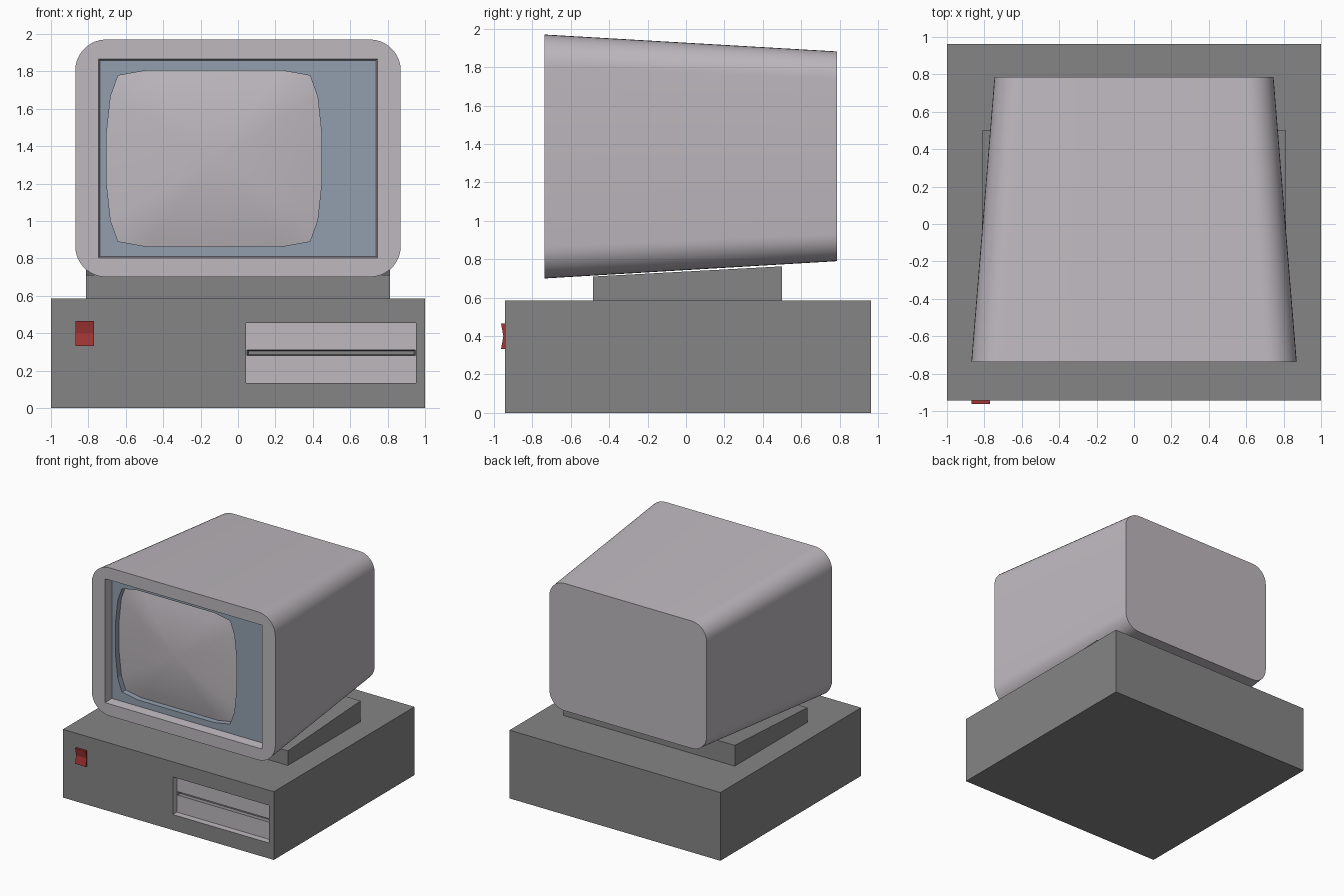
import bpy, bmesh, math

if "Cube" in bpy.data.objects:
    bpy.data.objects.remove(bpy.data.objects["Cube"])


def material(name, rgb):
    m = bpy.data.materials.new(name)
    m.diffuse_color = (*rgb, 1)
    m.use_nodes = True
    m.node_tree.nodes["Principled BSDF"].inputs["Base Color"].default_value = m.diffuse_color
    return m


GREY = material("dark_grey", (0.235, 0.235, 0.235))
PALE = material("pale_grey", (0.51, 0.48, 0.515))
BLUE = material("slate_blue", (0.29, 0.345, 0.43))
RED = material("switch_red", (0.36, 0.035, 0.035))

SIGNS = [(1, 1), (-1, 1), (-1, -1), (1, -1)]


def rect(x0, x1, z0, z1, y):
    return [(x1, y, z1), (x0, y, z1), (x0, y, z0), (x1, y, z0)]


def rounded(hx, hz, r, cz, y, n=9):
    pts = []
    for c, (sx, sz) in enumerate(SIGNS):
        for i in range(n + 1):
            a = math.pi / 2 * (c + i / n)
            pts.append((sx * (hx - r) + r * math.cos(a), y,
                        cz + sz * (hz - r) + r * math.sin(a)))
    return pts


def finish(name, bm, mats, smooth=False):
    me = bpy.data.meshes.new(name)
    bm.to_mesh(me)
    bm.free()
    for m in mats:
        me.materials.append(m)
    ob = bpy.data.objects.new(name, me)
    bpy.context.collection.objects.link(ob)
    if smooth:
        bpy.ops.object.select_all(action='DESELECT')
        ob.select_set(True)
        bpy.context.view_layer.objects.active = ob
        bpy.ops.object.shade_smooth_by_angle(angle=math.radians(30))
    return ob


def loft(name, rings, mats, slots, back=False, front=False, smooth=False):
    """Skin rings running back to front, then inwards; rings may differ in count."""
    bm = bmesh.new()
    vs = [[bm.verts.new(p) for p in r] for r in rings]
    for a, b, slot in zip(vs, vs[1:], slots):
        m = max(len(a), len(b))
        for i in range(m):
            j = (i + 1) % m
            quad = [a[i * len(a) // m], a[j * len(a) // m],
                    b[j * len(b) // m], b[i * len(b) // m]]
            bm.faces.new(list(dict.fromkeys(quad))).material_index = slot
    if back:
        bm.faces.new(vs[0][::-1]).material_index = slots[0]
    if front:
        bm.faces.new(vs[-1]).material_index = slots[-1]
    return finish(name, bm, mats, smooth)


def prism(name, profile, x0, x1, mat):
    """Extrude a (y, z) profile along x."""
    bm = bmesh.new()
    a = [bm.verts.new((x0, y, z)) for y, z in profile]
    b = [bm.verts.new((x1, y, z)) for y, z in profile]
    bm.faces.new(a)
    bm.faces.new(b[::-1])
    for i in range(len(a)):
        j = (i + 1) % len(a)
        bm.faces.new([a[i], b[i], b[j], a[j]])
    bmesh.ops.recalc_face_normals(bm, faces=bm.faces[:])
    return finish(name, bm, [mat])


# Base unit with recessed drive bay and disk slot
F = -0.943
loft("base_unit", [
    rect(-1, 1, 0, 0.585, 0.962),
    rect(-1, 1, 0, 0.585, F),
    rect(0.042, 0.953, 0.133, 0.455, F),
    rect(0.042, 0.953, 0.133, 0.455, F + 0.055),
    rect(0.047, 0.948, 0.28, 0.31, F + 0.055),
    rect(0.055, 0.94, 0.285, 0.305, F + 0.085),
], [GREY, PALE], [0, 0, 1, 1, 0], back=True, front=True)

# Rocker power switch
prism("power_switch", [(-0.963, 0.465), (-0.951, 0.40), (-0.963, 0.332),
                       (-0.93, 0.332), (-0.93, 0.465)], -0.87, -0.77, RED)

# Wedge stand under the monitor
prism("monitor_stand", [(-0.485, 0.58), (0.5, 0.58), (0.5, 0.763),
                        (-0.485, 0.71)], -0.813, 0.813, GREY)

# Tapered monitor case with rectangular opening
MF, P = -0.737, -0.657
loft("monitor_case", [
    rounded(0.746, 0.546, 0.142, 1.336, 0.785),
    rounded(0.87, 0.635, 0.165, 1.335, MF),
    rect(-0.745, 0.745, 0.803, 1.865, MF),
    rect(-0.737, 0.737, 0.811, 1.857, P),
], [PALE], [0, 0, 0], back=True, smooth=True)

# Screen outline: one quadrant mirrored to four corners
QUAD = [(0.575, 0.13), (0.553, 0.332), (0.513, 0.443), (0.364, 0.47)]


def screen_ring(s, y):
    pts = []
    for c, (sx, sz) in enumerate(SIGNS):
        q = QUAD if c % 2 == 0 else QUAD[::-1]
        pts += [(-0.128 + sx * s * x, y, 1.334 + sz * s * z) for x, z in q]
    return pts


# Blue panel with cut-out for the tube
loft("screen_panel", [
    rect(-0.737, 0.737, 0.811, 1.857, P),
    screen_ring(1, P),
    screen_ring(1, P + 0.05),
], [BLUE], [0, 0])

# Bulging picture tube
steps = [1, 0.85, 0.7, 0.5, 0.3, 0.1]
loft("screen_glass",
     [screen_ring(s, P + 0.05 - 0.06 * (1 - s * s)) for s in steps],
     [PALE], [0] * 5, front=True, smooth=True)
